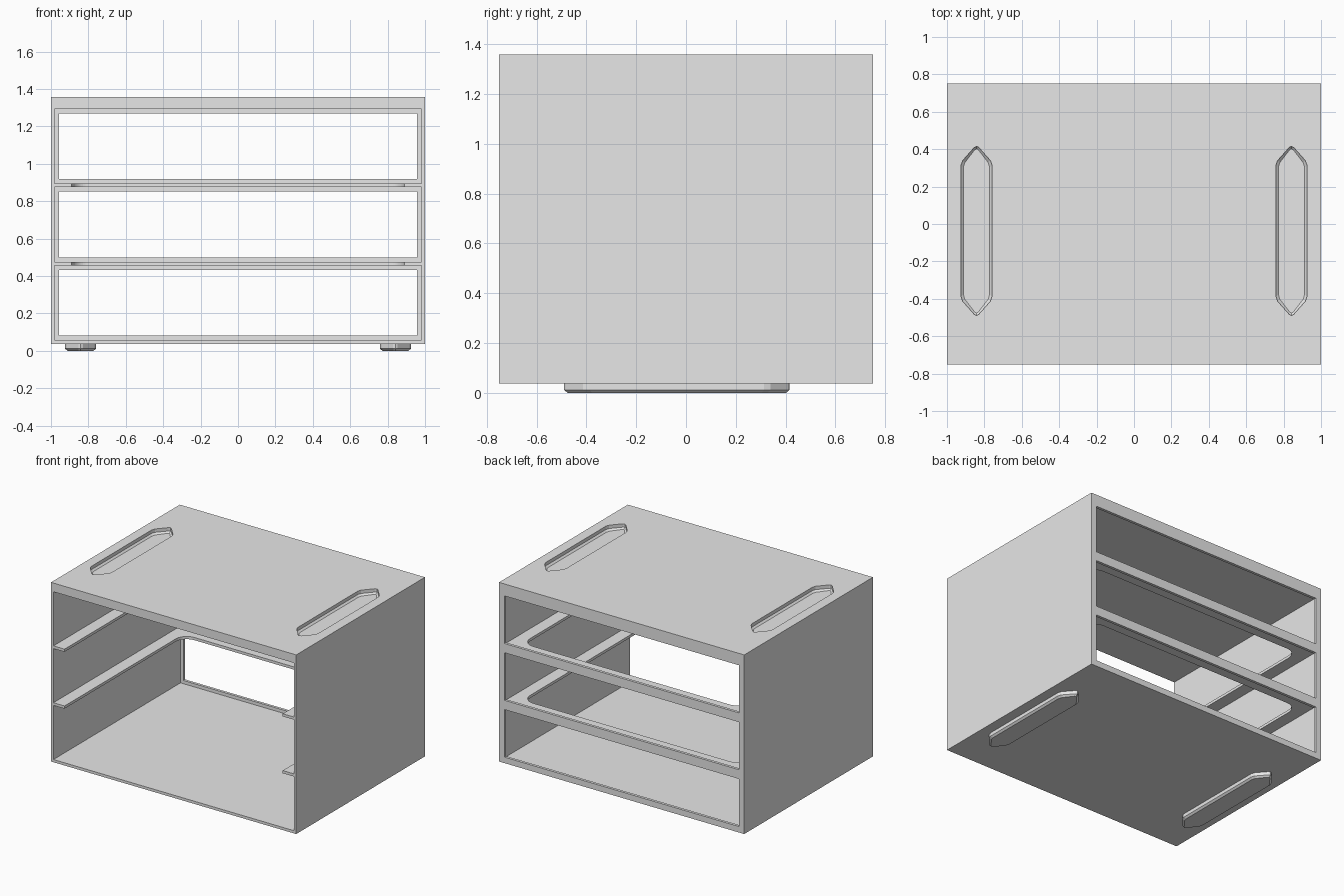
import bpy, bmesh, math

if "Cube" in bpy.data.objects:
    bpy.data.objects.remove(bpy.data.objects["Cube"], do_unlink=True)

grey = bpy.data.materials.new("light grey")
grey.use_nodes = True
grey.diffuse_color = (0.8, 0.8, 0.8, 1)
grey.node_tree.nodes["Principled BSDF"].inputs["Base Color"].default_value = (0.8, 0.8, 0.8, 1)

HALF_W, HALF_D = 1.0, 0.75
BASE, TOP = 0.037, 1.358
WALL, LIP = 0.02, 0.024
FLOOR, BAY, PITCH = 0.057, 0.399, 0.419


def loft(name, rings):
    """Solid through stacked rings of points with equal counts."""
    bm = bmesh.new()
    loops = [[bm.verts.new(p) for p in ring] for ring in rings]
    n = len(loops[0])
    for low, high in zip(loops, loops[1:]):
        for i in range(n):
            j = (i + 1) % n
            bm.faces.new((low[i], low[j], high[j], high[i]))
    bm.faces.new(loops[0][::-1])
    bm.faces.new(loops[-1])
    bmesh.ops.recalc_face_normals(bm, faces=bm.faces)
    mesh = bpy.data.meshes.new(name)
    bm.to_mesh(mesh)
    bm.free()
    mesh.materials.append(grey)
    obj = bpy.data.objects.new(name, mesh)
    bpy.context.collection.objects.link(obj)
    return obj


def prism(name, outline, z0, z1):
    return loft(name, [[(x, y, z) for x, y in outline] for z in (z0, z1)])


def box(name, x0, x1, y0, y1, z0, z1):
    return prism(name, [(x0, y0), (x1, y0), (x1, y1), (x0, y1)], z0, z1)


def cut(target, cutter):
    mod = target.modifiers.new("cut", "BOOLEAN")
    mod.operation, mod.solver, mod.object = "DIFFERENCE", "EXACT", cutter
    cutter.hide_render = True
    bpy.context.view_layer.objects.active = target
    bpy.ops.object.modifier_apply(modifier=mod.name)
    bpy.data.objects.remove(cutter, do_unlink=True)


def runner(name, side, z0, z1):
    """Long pointed pad with a narrowed bottom edge."""
    quarter = [(0.083, 0.35), (0.074, 0.376), (0.012, 0.446), (0, 0.452)]
    half = quarter + [(-x, y) for x, y in quarter[-2::-1]]
    outline = half + [(-x, -y) for x, y in half]

    def ring(inset, z):
        sx, sy = 1 - inset / 0.083, 1 - inset / 0.452
        return [(side * 0.842 + x * sx, y * sy - 0.037, z) for x, y in outline]
    return loft(name, [ring(0.013, z0), ring(0, z0 + 0.012), ring(0, z1)])


# Open-fronted case with three windows in the back
case = box("case", -HALF_W, HALF_W, -HALF_D, HALF_D, BASE, TOP)
inner = HALF_W - WALL
cut(case, box("cavity", -inner, inner, -1, HALF_D - WALL, FLOOR, FLOOR + 2 * PITCH + BAY))
for i in range(3):
    z = FLOOR + i * PITCH
    cut(case, box("window", -inner + LIP, inner - LIP, 0.6, 1, z + LIP, z + BAY - LIP))

# Stacking recesses in the top, matching feet below
for side, label in ((-1, "right"), (1, "left")):
    cut(case, runner("recess", side, TOP - 0.037, TOP + 0.05))
    runner(label + "_foot", side, 0, BASE)

# U-shaped shelves with rounded inner corners
rail, back, radius = 0.89, 0.635, 0.09
arc = [(rail - radius + radius * math.cos(a), back - radius + radius * math.sin(a))
       for a in (math.pi / 2 * k / 10 for k in range(11))]
right_half = [(inner, HALF_D - WALL), (inner, -HALF_D), (rail, -HALF_D)] + arc
shelf_outline = right_half + [(-x, y) for x, y in reversed(right_half)]
for i, label in enumerate(("lower", "upper")):
    z = FLOOR + BAY + i * PITCH
    prism(label + "_shelf", shelf_outline, z, z + PITCH - BAY)
